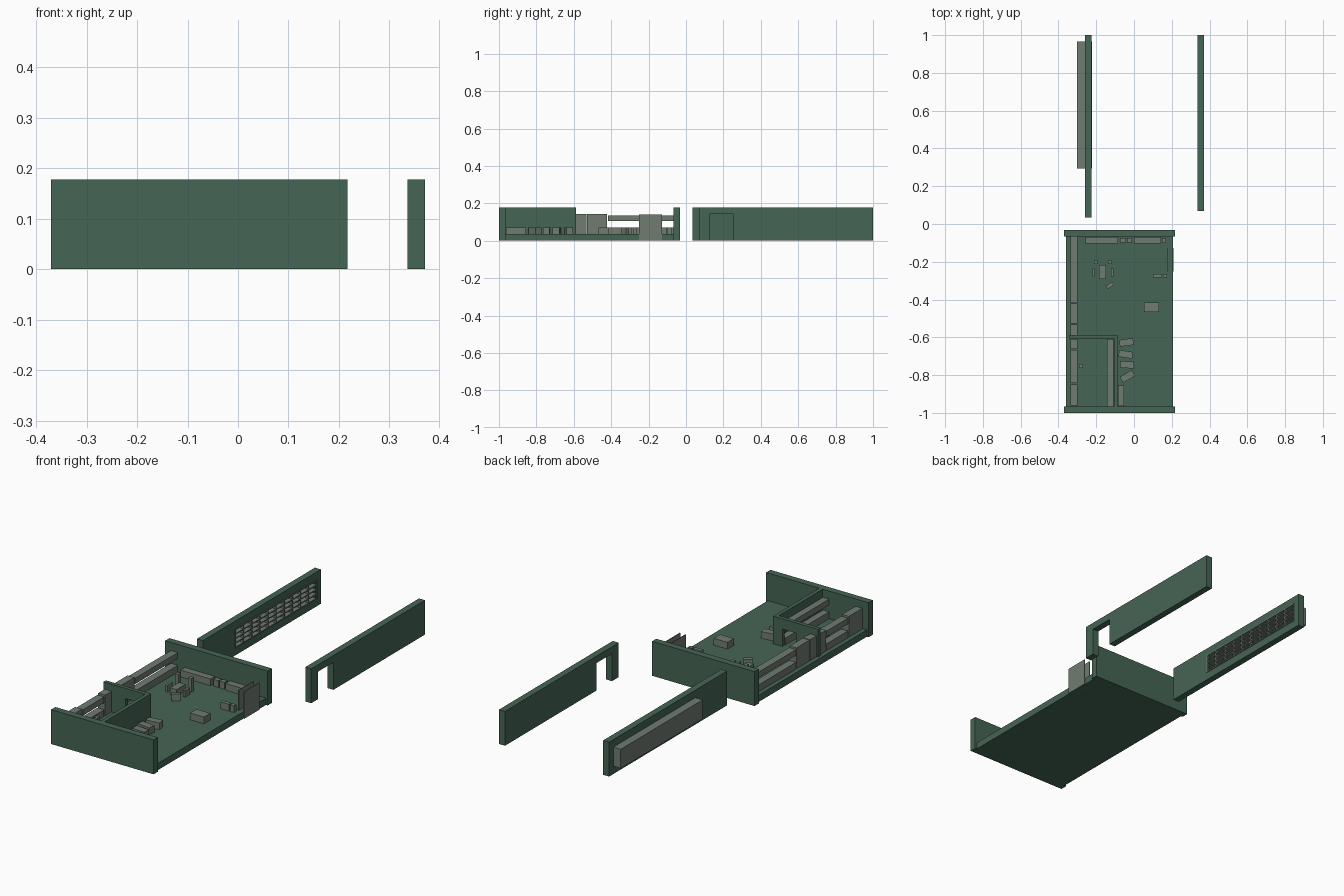
import bpy, bmesh, math
from mathutils import Matrix, Vector

if "Cube" in bpy.data.objects:
    bpy.data.objects.remove(bpy.data.objects["Cube"])


def material(name, rgb):
    m = bpy.data.materials.new(name)
    m.diffuse_color = (*rgb, 1)
    m.use_nodes = True
    m.node_tree.nodes["Principled BSDF"].inputs["Base Color"].default_value = m.diffuse_color
    return m


GREEN = material("wall_green", (0.06, 0.13, 0.09))
GREY = material("fitting_grey", (0.16, 0.20, 0.165))
F, LOW, TALL, TOP = 0.035, 0.07, 0.143, 0.178   # floor, counter, tall unit, wall top


def add_box(bm, x, y, z, angle=0):
    c = Vector(((x[0] + x[1]) / 2, (y[0] + y[1]) / 2, (z[0] + z[1]) / 2))
    s = (x[1] - x[0], y[1] - y[0], z[1] - z[0], 1)
    bmesh.ops.create_cube(bm, size=1, matrix=Matrix.Translation(c)
                          @ Matrix.Rotation(math.radians(angle), 4, 'Z') @ Matrix.Diagonal(s))


def finish(bm, name, mat):
    me = bpy.data.meshes.new(name)
    bm.to_mesh(me)
    bm.free()
    me.materials.append(mat)
    ob = bpy.data.objects.new(name, me)
    bpy.context.collection.objects.link(ob)
    return ob


def box(name, x, y, z, mat=GREY, angle=0):
    bm = bmesh.new()
    add_box(bm, x, y, z, angle)
    return finish(bm, name, mat)


def cut(ob, x, y, z):
    cutter = box(ob.name + "_opening_cutter", x, y, z, ob.data.materials[0])
    mod = ob.modifiers.new("opening", 'BOOLEAN')
    mod.operation, mod.solver, mod.object = 'DIFFERENCE', 'EXACT', cutter
    cutter.hide_render = True
    cutter.hide_set(True)
    cutter.display_type = 'WIRE'


# floor slab with front and back walls
box("floor", (-0.36, 0.207), (-0.967, -0.063), (0, F), GREEN)
box("front_wall", (-0.37, 0.217), (-1, -0.965), (0, TOP), GREEN)
box("back_wall", (-0.37, 0.217), (-0.067, -0.032), (0, TOP), GREEN)

# bedroom partition, one leg with a doorway
part = box("partition_cross_wall", (-0.345, -0.087), (-0.607, -0.587), (F, TOP), GREEN)
cut(part, (-0.22, -0.14), (-0.65, -0.55), (F - 0.02, 0.125))
box("partition_long_wall", (-0.107, -0.087), (-0.966, -0.607), (F, TOP), GREEN)

# detached side walls
right = box("right_wall", (0.336, 0.37), (0.07, 1), (0, TOP), GREEN)
cut(right, (0.3, 0.4), (0.125, 0.252), (-0.05, 0.142))
left = box("left_wall", (-0.26, -0.226), (0.035, 1), (0, TOP), GREEN)
cut(left, (-0.3, -0.2), (0.302, 0.958), (F + 0.01, 0.134))

# shelf grid set through the left wall
y0, y1, z0, z1, t = 0.295, 0.965, 0.04, 0.139, 0.006
bm = bmesh.new()
add_box(bm, (-0.302, -0.292), (y0, y1), (z0, z1))
cols, rows = 10, 4
for i in range(cols + 1):
    y = y0 + i * (y1 - y0 - t) / cols
    add_box(bm, (-0.292, -0.222), (y, y + t), (z0, z1))
for j in range(rows + 1):
    z = z0 + j * (z1 - z0 - t) / rows
    add_box(bm, (-0.292, -0.222), (y0, y1), (z, z + t))
finish(bm, "shelf_grid", GREY)

# fittings along the left side: name, y range, z range
for name, y, z in [
        ("kitchen_counter", (-0.418, -0.067), (F, LOW)),
        ("kitchen_upper_cabinet", (-0.418, -0.067), (0.106, 0.136)),
        ("tall_cupboard", (-0.528, -0.422), (F, TALL)),
        ("tall_fridge", (-0.587, -0.532), (F, TALL)),
        ("bedroom_tall_unit", (-0.662, -0.609), (F, TALL)),
        ("bedroom_counter", (-0.843, -0.668), (F, LOW)),
        ("bedroom_upper_cabinet", (-0.843, -0.668), (0.106, 0.136)),
        ("bedroom_wardrobe", (-0.96, -0.85), (F, TALL))]:
    box(name, (-0.337, -0.298), y, z)

# fittings along the partition
box("partition_counter", (-0.143, -0.108), (-0.965, -0.608), (F, LOW))
box("partition_upper_cabinet", (-0.143, -0.108), (-0.965, -0.608), (0.106, 0.136))
box("side_cabinet", (-0.085, -0.053), (-0.963, -0.855), (F, LOW))
box("stool", (-0.291, -0.27), (-0.763, -0.742), (F, LOW))

# counters along the back wall
for i, x in enumerate([(-0.258, -0.085), (-0.073, -0.043), (-0.038, -0.01),
                       (0, 0.143)]):
    inset = 0.005 if i in (1, 2) else 0
    box(f"back_counter_{i + 1}", x, (-0.103 + inset, -0.068 - inset), (F, LOW))
box("back_stand", (0.147, 0.17), (-0.1, -0.075), (F, LOW))

# row of loosely turned benches
for i, (x, y, a) in enumerate([(-0.04, -0.627, 8), (-0.044, -0.69, -8),
                               (-0.037, -0.745, -4), (-0.035, -0.807, 30)]):
    box(f"bench_{i + 1}", (x - 0.037, x + 0.037), (y - 0.018, y + 0.018), (F, LOW), GREY, a)

# table with seats around it
box("table", (-0.185, -0.148), (-0.292, -0.218), (F, LOW))
for x in (-0.203, -0.127):
    box("corner_stand", (x - 0.01, x + 0.01), (-0.212, -0.192), (F, 0.105))
for x in (-0.215, -0.115):
    box("side_seat", (x - 0.006, x + 0.006), (-0.278, -0.235), (F, LOW))
box("turned_seat", (-0.148, -0.107), (-0.335, -0.315), (F, LOW), GREY, 35)

# desk and low stands
box("desk", (0.053, 0.132), (-0.467, -0.415), (F, LOW))
box("low_stand", (0.1, 0.147), (-0.284, -0.265), (F, LOW))
box("small_stand", (0.153, 0.176), (-0.284, -0.265), (F, LOW))

# twin door panels on the open right side
for name, x in (("inner_door_panel", 0.179), ("outer_door_panel", 0.21)):
    box(name, (x - 0.002, x + 0.002), (-0.252, -0.128), (0, 0.14))
